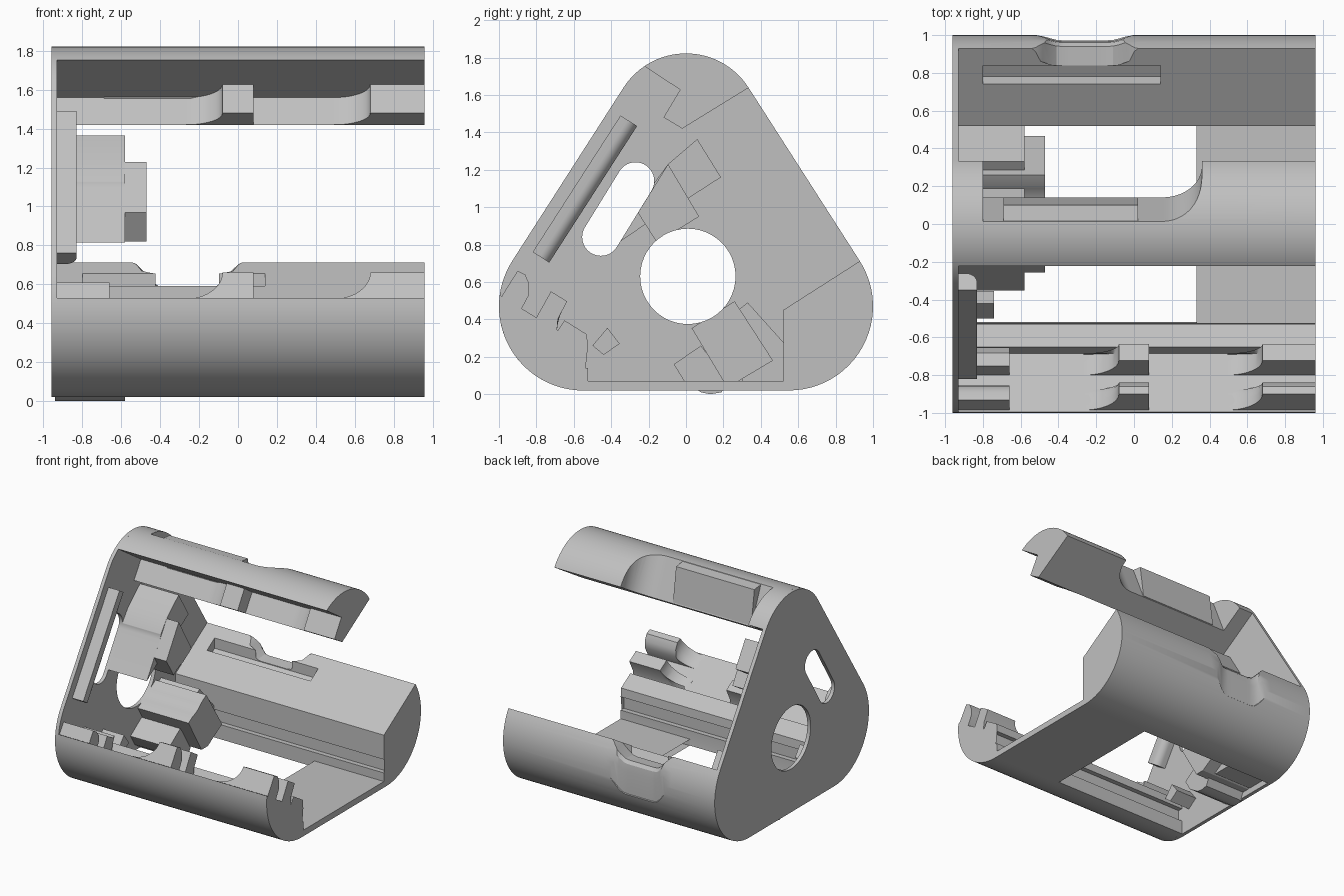
import bpy, bmesh, math
from mathutils import Vector

cube = bpy.data.objects.get("Cube")
if cube:
    bpy.data.objects.remove(cube, do_unlink=True)

grey = bpy.data.materials.new("plain_grey")
grey.use_nodes = True
grey.diffuse_color = (0.53, 0.53, 0.53, 1)
grey.node_tree.nodes["Principled BSDF"].inputs["Base Color"].default_value = (0.53, 0.53, 0.53, 1)

LEFT, RIGHT, INNER = -0.96, 0.96, -0.93
SLOPE = 32.5                      # angle of the sloping side's normal
parts = []


def skin(name, rings, helper=False):
    """Join matching rings of 3D points into a closed solid."""
    bm = bmesh.new()
    rows = [[bm.verts.new(p) for p in ring] for ring in rings]
    n = len(rows[0])
    for a, b in zip(rows, rows[1:]):
        for i in range(n):
            j = (i + 1) % n
            bm.faces.new((a[i], a[j], b[j], b[i]))
    caps = [bm.faces.new(rows[0]), bm.faces.new(rows[-1])]
    bmesh.ops.triangulate(bm, faces=caps)
    bmesh.ops.recalc_face_normals(bm, faces=bm.faces)
    mesh = bpy.data.meshes.new(name)
    bm.to_mesh(mesh)
    bm.free()
    obj = bpy.data.objects.new(name, mesh)
    bpy.context.collection.objects.link(obj)
    if helper:
        obj.hide_render = True
    else:
        mesh.materials.append(grey)
        parts.append(obj)
    return obj


def prism(name, profile, x0, x1, helper=False):
    """Extrude a (y, z) profile along x."""
    return skin(name, [[(x, y, z) for y, z in profile] for x in (x0, x1)], helper)


def arc(cx, cy, r, a0, a1, steps=24):
    angles = [math.radians(a0 + (a1 - a0) * i / steps) for i in range(steps + 1)]
    return [(cx + r * math.cos(a), cy + r * math.sin(a)) for a in angles]


def cut(obj, *cutters):
    for c in cutters:
        m = obj.modifiers.new("cut", 'BOOLEAN')
        m.operation, m.solver, m.object = 'DIFFERENCE', 'EXACT', c
    deps = bpy.context.evaluated_depsgraph_get()
    mesh = bpy.data.meshes.new_from_object(obj.evaluated_get(deps))
    obj.modifiers.clear()
    obj.data = mesh


def corner_top(a0, a1):
    return arc(0, 1.425, 0.397, a0, a1)


def corner_low(side, a0, a1):
    return arc(0.55 * side, 0.47, 0.45, a0, a1)


# Openings through the end plate
round_hole = prism("round_hole_cutter", arc(0.01, 0.63, 0.255, 0, 352.5, 47), -1.2, 0, True)
tilt = math.degrees(math.atan2(0.30, 0.185))
slot_shape = (arc(-0.27, 1.14, 0.1, tilt - 90, tilt + 90)
              + arc(-0.455, 0.84, 0.1, tilt + 90, tilt + 270))
slot_hole = prism("slot_hole_cutter", slot_shape, -1.2, 0, True)

# End plate
plate = prism("end_plate", corner_top(SLOPE, 180 - SLOPE)
              + corner_low(-1, 180 - SLOPE, 270) + corner_low(1, 270, 360 + SLOPE),
              LEFT, INNER)
cut(plate, round_hole, slot_hole)

# Top rail with its back side scooped away
top_rail = prism("top_rail", corner_top(SLOPE, 124) + [(0.07, 1.56), (-0.02, 1.42)],
                 INNER, RIGHT)


def scoop_ring(z):
    y = 0.01 + (1.83 - z) * 0.42
    return [(px, py, z) for px, py in
            [(-0.80, 0.8), (-0.80, y)] + arc(0.15, y + 0.21, 0.21, 270, 360, 12) + [(0.36, 0.8)]]


scoop = skin("scoop_cutter", [scoop_ring(1.95), scoop_ring(1.35)], True)
cut(top_rail, scoop)
prism("top_rail_tab", [(0.0, 1.82), (0.10, 1.808), (0.14, 1.53), (0.08, 1.5)], -0.69, 0.02)

# Back rail with latch groove and thumb dent
inner_edge = [(0.52, 0.07), (0.52, 0.14), (0.56, 0.14), (0.56, 0.25), (0.52, 0.25)]
back_rail = prism("back_rail", corner_low(1, SLOPE, -90) + [(0.52, 0.02)] + inner_edge
                  + [(0.52, 0.45)], INNER, RIGHT)
groove = prism("groove_cutter", [(0.74, 0.592), (0.78, 0.53), (0.84, 0.57), (0.84, 0.8),
                                 (0.74, 0.8)], -0.80, 0.14, True)
dent_shape = [(0.835, 0.575), (0.94, 0.585), (0.96, 0.56), (0.967, 0.5), (0.967, 0.32),
              (1.1, 0.2), (1.1, 0.9), (0.835, 0.9)]
dent_rings = []
for i in range(17):
    u = i / 16
    edge = min(1, min(u, 1 - u) * 3.5)
    lift = 1 - edge * edge * (3 - 2 * edge)
    dent_rings.append([(-0.56 + 0.6 * u, y + 0.04 * lift, z + 0.14 * lift)
                       for y, z in dent_shape])
dent = skin("dent_cutter", dent_rings, True)
cut(back_rail, groove, dent)

# Front rail with stepped top
prism("front_rail", corner_low(-1, 172.3, 270) + [(-0.52, 0.02)]
      + [(-y - 0.005, z) for y, z in inner_edge]
      + [(-0.53, 0.32), (-0.65, 0.395), (-0.685, 0.34), (-0.80, 0.41)], INNER, RIGHT)


# Ramped latch teeth
def tooth(name, base, tip, x0, x1, ramp=0.0, height=1.0):
    stations = [(x0, height)]
    if ramp:
        ts = [0.02] + [math.sin(math.pi / 2 * i / 10) for i in range(1, 11)]
        stations = [(x0 + ramp * t, max(0.01, 1 - math.sqrt(1 - t * t))) for t in ts]
    stations.append((x1, stations[-1][1]))
    rings = []
    for x, h in stations:
        top = [Vector(b).lerp(Vector(t), h) for b, t in zip(base, tip)]
        rings.append([(x, y, z) for y, z in list(base) + top[::-1]])
    skin(name, rings)


teeth = {
    "inner_tooth": ([(-0.685, 0.40), (-0.69, 0.34), (-0.80, 0.41)],
                    [(-0.636, 0.497), (-0.68, 0.524), (-0.722, 0.55)]),
    "outer_tooth": ([(-0.88, 0.455), (-0.90, 0.47), (-0.94, 0.49), (-0.985, 0.525)],
                    [(-0.84, 0.53), (-0.838, 0.59), (-0.86, 0.64), (-0.90, 0.66)]),
    "top_tooth": ([(0.07, 1.56), (-0.02, 1.42)], [(-0.03, 1.63), (-0.12, 1.48)]),
}
for kind, (base, tip) in teeth.items():
    tooth(kind + "_middle", base, tip, -0.27, 0.08, 0.19)
    tooth(kind + "_end", base, tip, 0.49, RIGHT, 0.19)
    if kind != "top_tooth":
        tooth(kind + "_plate", base, tip, INNER, -0.66, height=0.62)

# Floor with a large rounded opening
floor = [(RIGHT, 0.54), (0.33, 0.54)] + arc(0.33, 0, 0.52, 90, -90, 40) + [(0.33, -0.54),
                                                                         (RIGHT, -0.54)]
skin("floor", [[(x, y, z) for x, y in floor] for z in (0.02, 0.07)])

# Tilted blocks standing on the end plate
blocks = [
    ("upper_block", [(-0.096, 1.23), (0.07, 0.95), (-0.155, 0.81), (-0.257, 0.97)], -0.47),
    ("upper_block_side", [(0.06, 1.364), (0.187, 1.16), (0.016, 1.05), (-0.2, 0.92),
                          (-0.36, 0.81), (-0.17, 1.13), (-0.096, 1.23)], -0.58),
    ("lower_block", [(0.03, 0.353), (0.26, 0.497), (0.465, 0.18), (0.28, 0.07),
                     (0.20, 0.07)], -0.47),
    ("lower_block_side", [(0.24, 0.42), (0.33, 0.49), (0.53, 0.267), (0.53, 0.07),
                          (0.30, 0.07)], -0.58),
    ("lower_block_foot", [(-0.065, 0.16), (0.08, 0.26), (0.22, 0.07), (0.19, 0.01),
                          (0.13, 0.0), (0.08, 0.01), (-0.01, 0.07)], -0.58),
]
for name, shape, x1 in blocks:
    cut(prism(name, shape, INNER - 0.01, x1), round_hole, slot_hole)
prism("locating_peg", [(-0.50, 0.26), (-0.42, 0.355), (-0.355, 0.27), (-0.44, 0.21)],
      INNER - 0.01, -0.74)

# Quarter-round strip beside the slot
strip_rings = []
for y, z in ((-0.35, 1.49), (-0.82, 0.76)):
    curve = arc(-0.89, 0.03, 0.06, 0, 90, 8)
    strip_rings.append([(x, y + 0.845 * w, z - 0.535 * w) for x, w in
                        [(-0.94, 0), (-0.83, 0)] + [(a, b + 0.015) for a, b in curve]
                        + [(-0.94, 0.105)]])
skin("rounded_strip", strip_rings)

# Tidy helpers and shade
for c in (round_hole, slot_hole, scoop, groove, dent):
    bpy.data.objects.remove(c, do_unlink=True)
bpy.ops.object.select_all(action='DESELECT')
for p in parts:
    p.select_set(True)
bpy.context.view_layer.objects.active = parts[0]
bpy.ops.object.shade_smooth_by_angle(angle=math.radians(30))
